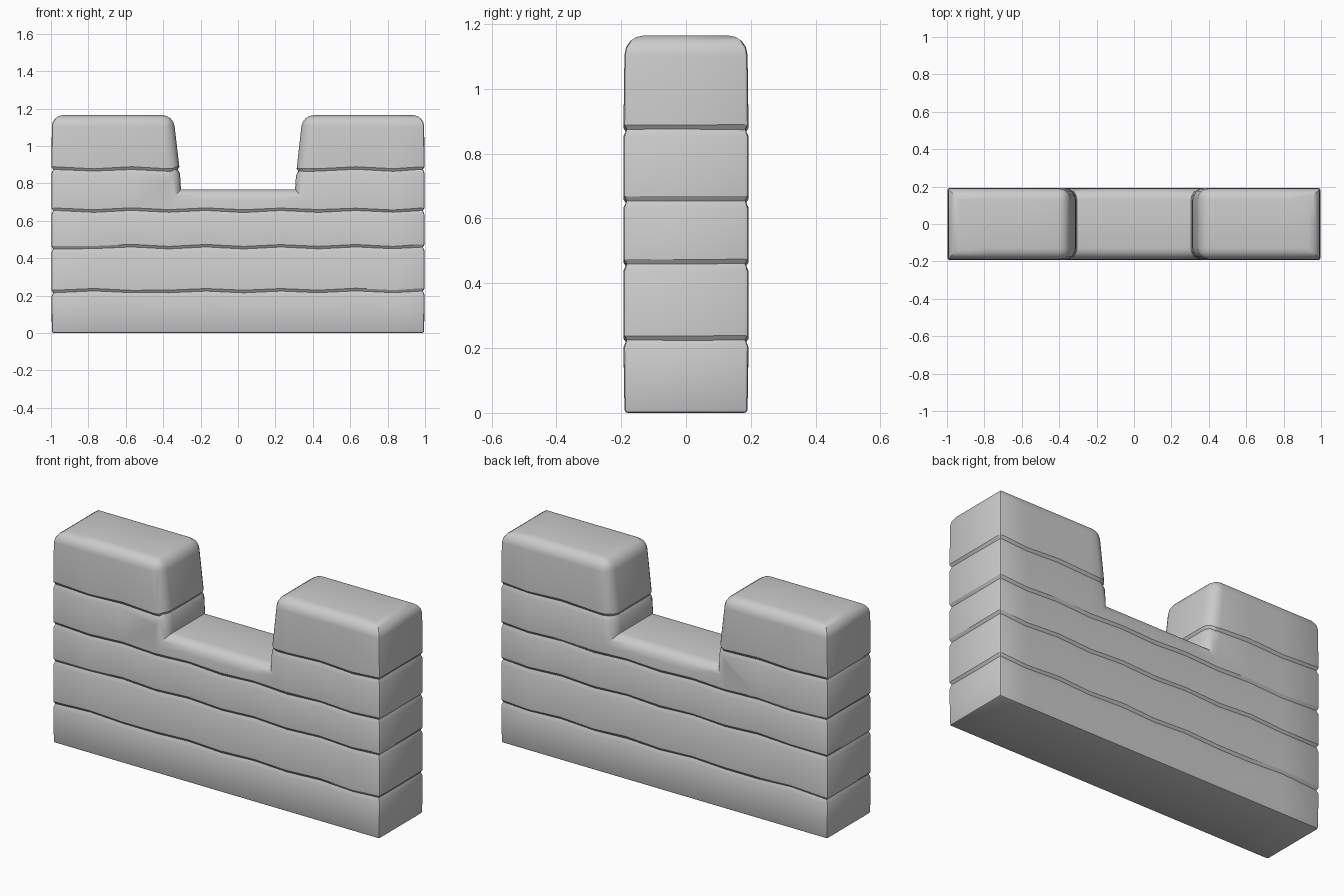
import bpy, bmesh, random
from mathutils import Vector

random.seed(4)
cube = bpy.data.objects.get("Cube")
if cube:
    bpy.data.objects.remove(cube, do_unlink=True)

HALF_DEPTH = 0.19
TOP, FLOOR = 1.165, 0.768
GROOVES = (0.22, 0.455, 0.65, 0.87)

stone = bpy.data.materials.new("pale_grey_stone")
stone.use_nodes = True
stone.diffuse_color = (0.6, 0.6, 0.6, 1)
stone.node_tree.nodes["Principled BSDF"].inputs["Base Color"].default_value = (0.6, 0.6, 0.6, 1)

# Front profile: right half mirrored to the left
half = [(0.995, 0), (0.995, TOP), (0.345, TOP), (0.305, FLOOR)]
profile = half + [(-x, z) for x, z in reversed(half)]

bm = bmesh.new()
front = bm.faces.new([bm.verts.new((x, -HALF_DEPTH, z)) for x, z in profile])
ext = bmesh.ops.extrude_face_region(bm, geom=[front])
for v in ext["geom"]:
    if isinstance(v, bmesh.types.BMVert):
        v.co.y = HALF_DEPTH
bmesh.ops.recalc_face_normals(bm, faces=bm.faces[:])


def is_soft(e):
    """Worn edges: merlon tops, gap sides and gap floor."""
    a, b = e.verts
    along_depth = abs(a.co.y - b.co.y) > 0.1
    if along_depth:
        return min(a.co.z, b.co.z) > TOP - 0.01
    return max(a.co.z, b.co.z) > 0.1 and min(a.co.z, b.co.z) > 0.1


# Large worn rounding, then a small chamfer on the remaining sharp edges
bmesh.ops.bevel(bm, geom=[e for e in bm.edges if is_soft(e)], offset=0.06,
                segments=4, profile=0.5, affect='EDGES', clamp_overlap=True)
sharp = [e for e in bm.edges if len(e.link_faces) == 2
         and e.calc_face_angle_signed(0) > 1.0]
bmesh.ops.bevel(bm, geom=sharp, offset=0.01, segments=2, profile=0.5,
                affect='EDGES', clamp_overlap=True)


def cut(co, normal):
    bmesh.ops.bisect_plane(bm, geom=bm.verts[:] + bm.edges[:] + bm.faces[:],
                           dist=1e-5, plane_co=co, plane_no=normal)


# Columns let the stone courses wander a little
for i in range(-4, 5):
    cut((i * 0.2 + 0.03, 0, 0), (1, 0, 0))
cut((0, 0, 0), (0, 1, 0))

# Shallow grooves between the courses
for g in GROOVES:
    for dz in (-0.022, 0, 0.014):
        cut((0, 0, g + dz), (0, 0, 1))
bm.normal_update()
moves = []
for v in bm.verts:
    for g in GROOVES:
        d = v.co.z - g
        if -0.03 < d < 0.02:
            n = Vector((v.normal.x, v.normal.y, 0))
            if n.length > 0.5:
                push = -0.007 if abs(d) < 0.001 else 0.003
                moves.append((v, n.normalized() * push, g))
for v, offset, g in moves:
    v.co += offset
    v.co.z += 0.006 * (1 if int(v.co.x * 5 + g * 10) % 2 else -1) * random.uniform(0.6, 1)

mesh = bpy.data.meshes.new("battlement_wall")
bm.to_mesh(mesh)
bm.free()
mesh.materials.append(stone)
wall = bpy.data.objects.new("battlement_wall", mesh)
bpy.context.collection.objects.link(wall)
bpy.context.view_layer.objects.active = wall
wall.select_set(True)
bpy.ops.object.shade_smooth_by_angle(angle=0.5)
